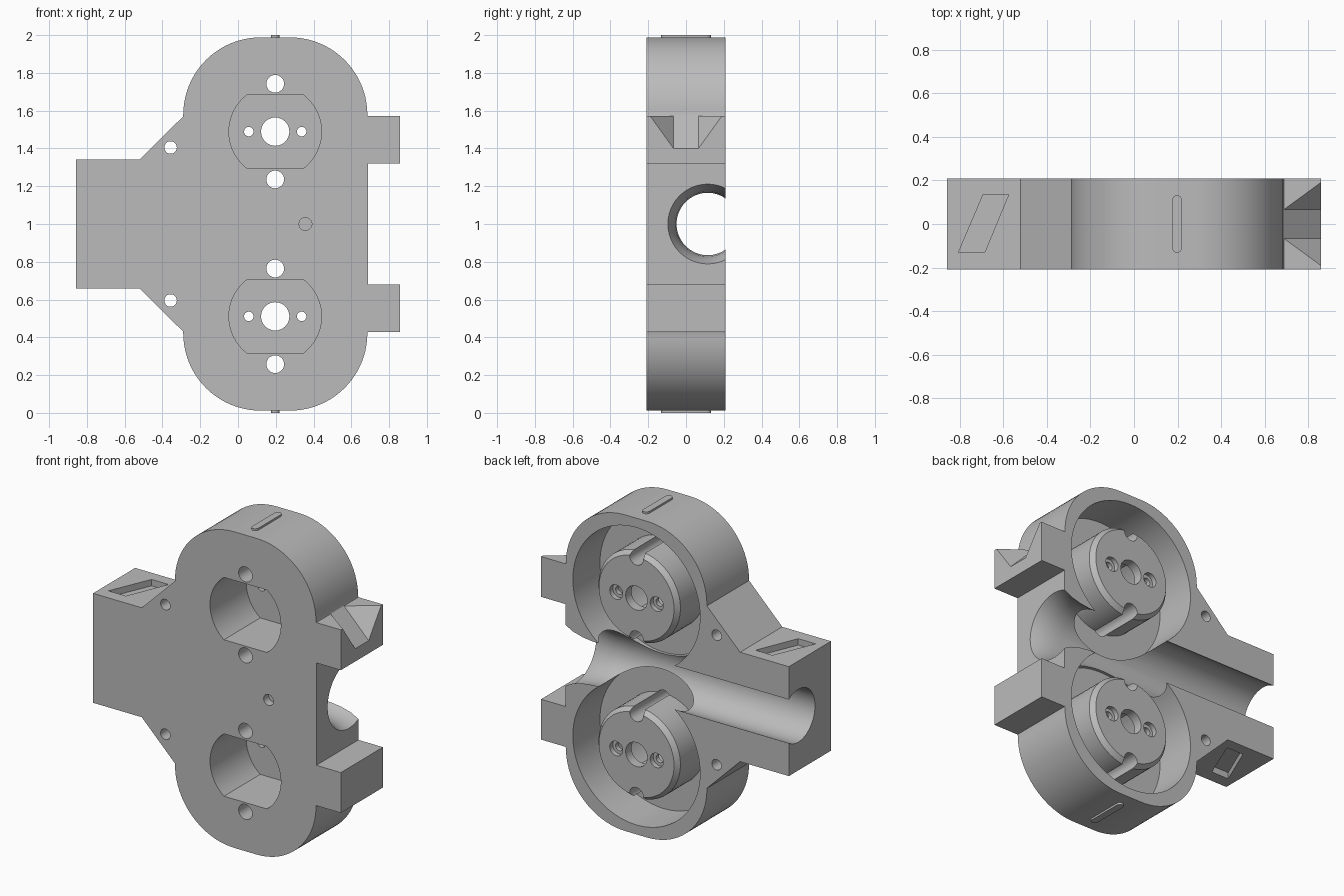
import bpy, bmesh, math
from mathutils import Vector

cube = bpy.data.objects.get("Cube")
if cube:
    bpy.data.objects.remove(cube, do_unlink=True)

grey = bpy.data.materials.new("plain_grey")
grey.use_nodes = True
grey.diffuse_color = (0.5, 0.5, 0.5, 1)
grey.node_tree.nodes["Principled BSDF"].inputs["Base Color"].default_value = (0.5, 0.5, 0.5, 1)

H = 0.208         # half thickness of the body
CX = 0.197        # x of the two cups
CUP = 0.489       # cup height above and below the middle
MID = 1.0         # height of the middle plane


def finish(name, bm):
    bmesh.ops.recalc_face_normals(bm, faces=bm.faces)
    mesh = bpy.data.meshes.new(name)
    bm.to_mesh(mesh)
    bm.free()
    mesh.materials.append(grey)
    obj = bpy.data.objects.new(name, mesh)
    bpy.context.collection.objects.link(obj)
    return obj


def prism(name, points, axis, low, high):
    """Extrude a flat outline along y (points are x, z) or z (points are x, y)."""
    def place(a, b, t):
        return (a, t, b) if axis == "y" else (a, b, t)
    bm = bmesh.new()
    face = bm.faces.new([bm.verts.new(place(a, b, low)) for a, b in points])
    out = bmesh.ops.extrude_face_region(bm, geom=[face])
    verts = [v for v in out["geom"] if isinstance(v, bmesh.types.BMVert)]
    bmesh.ops.translate(bm, verts=verts, vec=place(0, 0, high - low))
    return finish(name, bm)


def turned(name, profile, axis, centre, sides=64):
    """Round solid from (position, radius) pairs along x or y."""
    bm = bmesh.new()
    rings = []
    for t, r in profile:
        ring = []
        for i in range(sides):
            a = 2 * math.pi * i / sides
            u, w = centre[0] + r * math.cos(a), centre[1] + r * math.sin(a)
            ring.append(bm.verts.new((t, u, w) if axis == "x" else (u, t, w)))
        rings.append(ring)
    for p, q in zip(rings, rings[1:]):
        for i in range(sides):
            j = (i + 1) % sides
            bm.faces.new((p[i], p[j], q[j], q[i]))
    bm.faces.new(rings[0])
    bm.faces.new(rings[-1])
    return finish(name, bm)


def combine(target, tool, operation="DIFFERENCE"):
    tool.hide_render = True
    mod = target.modifiers.new("combine", "BOOLEAN")
    mod.operation, mod.solver, mod.object = operation, "EXACT", tool
    bpy.context.view_layer.objects.active = target
    bpy.ops.object.modifier_apply(modifier=mod.name)
    bpy.data.objects.remove(tool, do_unlink=True)


def drill(x, z, r, low=-0.3, high=0.3, sides=32):
    combine(body, turned("drill", [(low, r), (high, r)], "y", (x, z), sides))


def arc(cx, cz, r, start, end, steps=20):
    angles = [math.radians(start + (end - start) * i / steps) for i in range(steps + 1)]
    return [(cx + r * math.cos(a), cz + r * math.sin(a)) for a in angles]


# Body outline: upper half about the middle, mirrored for the lower half
upper = [(0.687, 0.32), (0.857, 0.32), (0.857, 0.572), (0.687, 0.572)]
upper += arc(0.275, 0.578, 0.41, 0, 90) + arc(0.12, 0.578, 0.41, 90, 180)
upper += [(-0.29, 0.57), (-0.52, 0.342), (-0.857, 0.342)]
outline = [(x, MID + z) for x, z in upper] + [(x, MID - z) for x, z in reversed(upper)]
body = prism("housing_body", outline, "y", -H, H)

# Round cups open to the back
for s in (-1, 1):
    cup = [(-0.06, 0.44), (0.3, 0.44)]
    combine(body, turned("cup_cutter", cup, "y", (CX, MID + s * CUP), 96))

# Cross bore with a flared mouth on the tab side
bore = [(-1, 0.165), (0.5, 0.165), (0.57, 0.172), (0.635, 0.187), (0.687, 0.211), (0.72, 0.23)]
combine(body, turned("bore_cutter", bore, "x", (0.115, MID), 80))

# Hollow bosses with screw holes
for s in (-1, 1):
    z = MID + s * CUP
    boss = [(-0.09, 0.283), (H - 0.03, 0.283), (H, 0.26)]
    combine(body, turned("boss", boss, "y", (CX, z)), "UNION")
    flat = math.degrees(math.asin(0.195 / 0.245))
    recess = arc(CX, z, 0.245, -flat, flat) + arc(CX, z, 0.245, 180 - flat, 180 + flat)
    combine(body, prism("recess_cutter", recess, "y", -0.3, 0.15))
    drill(CX, z, 0.075)
    for side in (-1, 1):
        drill(CX + side * 0.14, z, 0.025)
        drill(CX + side * 0.14, z, 0.045, H - 0.03)
        drill(CX, z + side * 0.253, 0.047)
    drill(-0.357, MID + s * 0.405, 0.033)

# Shallow dimple on the front
drill(0.357, MID, 0.034, -0.3, -H + 0.05)

# Slanted recess above and below the side block
slant = [(-0.805, -0.13), (-0.685, -0.13), (-0.575, 0.135), (-0.692, 0.135)]
for s in (-1, 1):
    ends = sorted((MID + s * 0.302, MID + s * 0.4))
    combine(body, prism("slant_cutter", slant, "z", *ends))

# Tapered notch in the upper tab
bm = bmesh.new()
for y in (-1, 1):
    for p in ((0.687, y * 0.066, 1.572), (0.857, y * 0.066, 1.4), (0.857, y * 0.19, 1.572)):
        bm.verts.new(p)
        bm.verts.new(Vector(p) + Vector((0.05, 0, 0.05)))
bmesh.ops.convex_hull(bm, input=bm.verts)
combine(body, finish("notch_cutter", bm))

# Raised round-ended ribs on the top and bottom
rib = arc(CX, 0.11, 0.022, 0, 180, 10) + arc(CX, -0.11, 0.022, 180, 360, 10)
ribs = []
for s, name in ((1, "top_rib"), (-1, "bottom_rib")):
    ends = sorted((MID + s * 0.97, MID + s))
    ribs.append(prism(name, rib, "z", *ends))

# Smooth the round walls, keep the edges sharp
bpy.ops.object.select_all(action="DESELECT")
for obj in [body] + ribs:
    obj.select_set(True)
bpy.context.view_layer.objects.active = body
bpy.ops.object.shade_smooth_by_angle(angle=math.radians(25))
